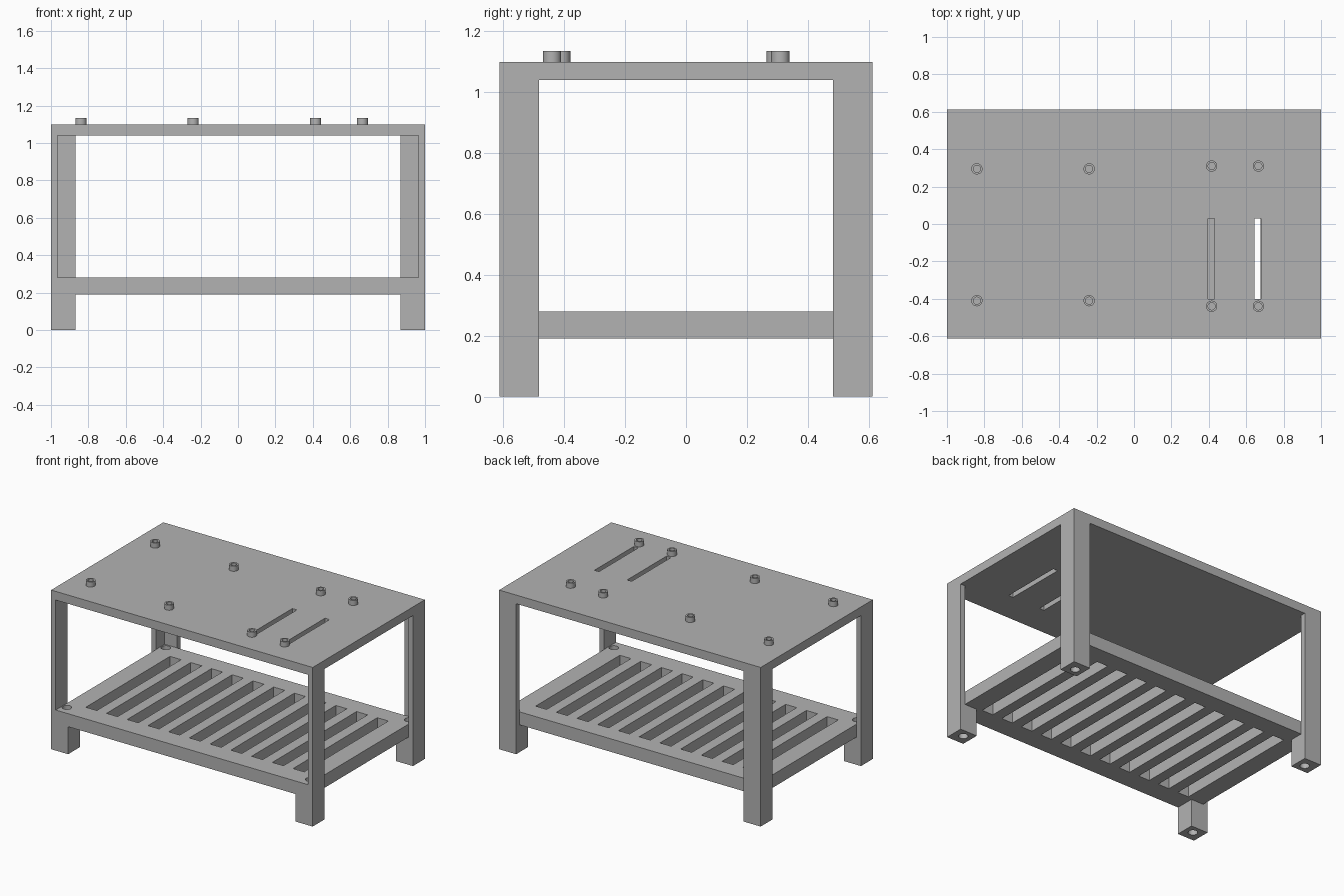
import bpy
import bmesh
from mathutils import Matrix, Vector

if "Cube" in bpy.data.objects:
    bpy.data.objects.remove(bpy.data.objects["Cube"], do_unlink=True)

grey = bpy.data.materials.new("plain grey")
grey.use_nodes = True
grey.diffuse_color = (0.45, 0.45, 0.45, 1)
grey.node_tree.nodes["Principled BSDF"].inputs["Base Color"].default_value = grey.diffuse_color

# Main dimensions
W, D = 1.0, 0.6125
LEG, WALL = 0.13, 0.035
SHELF_LOW, SHELF_HIGH = 0.19, 0.28
TOP_LOW, TOP_HIGH = 1.04, 1.10


def make(name, bm):
    mesh = bpy.data.meshes.new(name)
    bm.to_mesh(mesh)
    bm.free()
    mesh.materials.append(grey)
    obj = bpy.data.objects.new(name, mesh)
    bpy.context.collection.objects.link(obj)
    return obj


def box(name, xs, ys, zs):
    low, high = (Vector(v) for v in zip(sorted(xs), sorted(ys), sorted(zs)))
    bm = bmesh.new()
    placing = Matrix.Translation((low + high) / 2) @ Matrix.Diagonal((*(high - low), 1))
    bmesh.ops.create_cube(bm, size=1, matrix=placing)
    return make(name, bm)


def cylinder(name, x, y, radius, z0, z1):
    bm = bmesh.new()
    bmesh.ops.create_cone(bm, cap_ends=True, segments=32, radius1=radius, radius2=radius,
                          depth=z1 - z0, matrix=Matrix.Translation((x, y, (z0 + z1) / 2)))
    return make(name, bm)


def cut(obj, cutters):
    for cutter in cutters:
        mod = obj.modifiers.new("cut", 'BOOLEAN')
        mod.operation = 'DIFFERENCE'
        mod.solver = 'EXACT'
        mod.object = cutter
    bpy.context.view_layer.update()
    graph = bpy.context.evaluated_depsgraph_get()
    mesh = bpy.data.meshes.new_from_object(obj.evaluated_get(graph))
    obj.modifiers.clear()
    obj.data = mesh
    for cutter in cutters:
        bpy.data.objects.remove(cutter, do_unlink=True)
    return obj


parts = []
corners = [(sx, sy) for sx in (-1, 1) for sy in (-1, 1)]


def bolt_hole(sx, sy):
    return cylinder("hole_cutter", sx * 0.93, sy * 0.54, 0.03, -0.1, 0.4)


# Table top with two slots
slots = [box("slot_cutter", (x - 0.0175, x + 0.0175), (-0.4, 0.03), (1, 1.2))
         for x in (0.412, 0.662)]
parts.append(cut(box("table_top", (-W, W), (-D, D), (TOP_LOW, TOP_HIGH)), slots))

# Legs: solid feet, thin side walls above, and a thin rear wall on the back pair
for sx, sy in corners:
    name = ("back_" if sy > 0 else "front_") + ("left" if sx > 0 else "right") + "_leg"
    leg = box(name, (sx * W, sx * (W - LEG)), (sy * D, sy * (D - LEG)), (0, TOP_LOW))
    notch_y = (0.4, D - WALL) if sy > 0 else (-0.7, -0.4)
    notch = box("notch_cutter", (sx * 0.8, sx * (W - WALL)), notch_y, (SHELF_LOW, 1.2))
    parts.append(cut(leg, [notch, bolt_hole(sx, sy)]))

# Slatted shelf resting on the feet
shelf = box("slatted_shelf", (WALL - W, W - WALL), (-D, D - WALL), (SHELF_LOW, SHELF_HIGH))
COUNT, GAP, REACH = 11, 0.085, 0.835
pitch = (2 * REACH - GAP) / (COUNT - 1)
gaps = [box("gap_cutter", (i * pitch - REACH, i * pitch - REACH + GAP), (-0.47, 0.45), (0.1, 0.4))
        for i in range(COUNT)]
parts.append(cut(shelf, gaps + [bolt_hole(*c) for c in corners]))

# Hollow mounting posts on the table top
groups = [((-0.84, -0.24), (-0.41, 0.295)), ((0.415, 0.665), (-0.44, 0.31))]
for xs, ys in groups:
    for x in xs:
        for y in ys:
            post = cylinder("mounting_post", x, y, 0.03, TOP_HIGH, 1.135)
            parts.append(cut(post, [cylinder("bore_cutter", x, y, 0.019, 1.05, 1.2)]))

# Smooth the round walls and keep the edges sharp
bpy.ops.object.select_all(action='DESELECT')
for obj in parts:
    obj.select_set(True)
bpy.context.view_layer.objects.active = parts[0]
bpy.ops.object.shade_smooth_by_angle()
